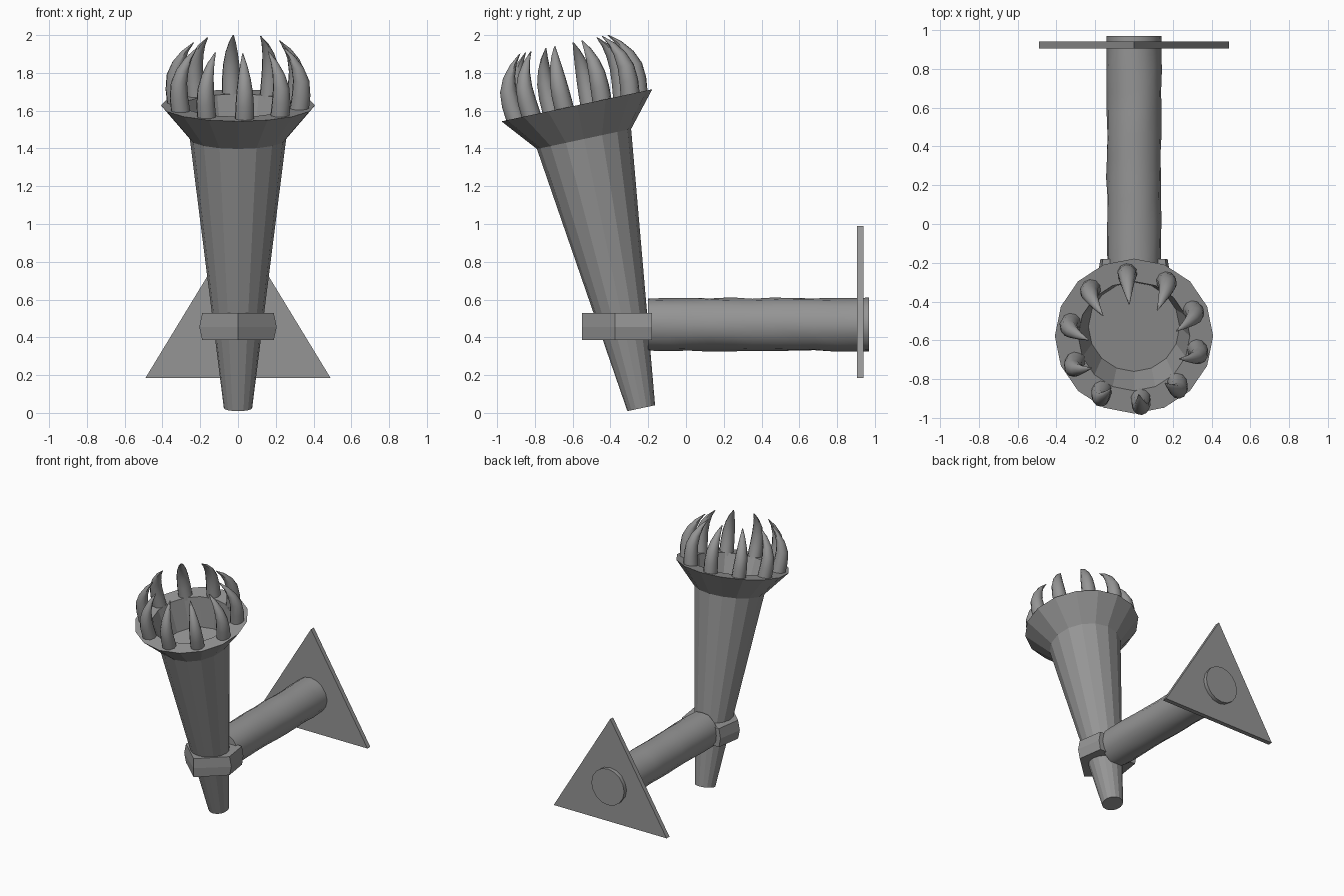
import bpy, bmesh, math, random
from mathutils import Matrix, Vector

cube = bpy.data.objects.get("Cube")
if cube:
    bpy.data.objects.remove(cube, do_unlink=True)

random.seed(4)
iron = bpy.data.materials.new("grey iron")
iron.use_nodes = True
GREY = (0.3, 0.3, 0.3, 1)
iron.diffuse_color = GREY
iron.node_tree.nodes["Principled BSDF"].inputs["Base Color"].default_value = GREY


def finish(bm, name, matrix=Matrix(), smooth=False):
    bmesh.ops.recalc_face_normals(bm, faces=bm.faces)
    mesh = bpy.data.meshes.new(name)
    bm.to_mesh(mesh)
    bm.free()
    mesh.materials.append(iron)
    obj = bpy.data.objects.new(name, mesh)
    bpy.context.collection.objects.link(obj)
    obj.matrix_world = matrix
    if smooth:
        bpy.ops.object.select_all(action='DESELECT')
        obj.select_set(True)
        bpy.context.view_layer.objects.active = obj
        bpy.ops.object.shade_smooth_by_angle(angle=math.radians(40))
    return obj


def loft(bm, rings):
    """Skin a list of vertex loops and cap both ends."""
    loops = [[bm.verts.new(p) for p in ring] for ring in rings]
    n = len(loops[0])
    for a, b in zip(loops, loops[1:]):
        for i in range(n):
            j = (i + 1) % n
            bm.faces.new((a[i], a[j], b[j], b[i]))
    bm.faces.new(loops[0][::-1])
    bm.faces.new(loops[-1])


def circle(radius, height, sides, offset=0.0, jitter=0.0):
    ring = []
    for i in range(sides):
        a = math.tau * i / sides
        r = radius + random.uniform(-jitter, jitter)
        ring.append(Vector((offset + r * math.cos(a), r * math.sin(a), height)))
    return ring


# Tilted torch frame, origin at the foot of the shaft
TILT = Matrix.Translation((0, -0.237, 0.025)) @ Matrix.Rotation(math.radians(12), 4, 'X')
RIM = 1.639

# Tapered shaft with flared, hollow cup
profile = [(0.075, 0), (0.255, 1.457), (0.408, RIM), (0.288, RIM), (0.235, 1.41)]
bm = bmesh.new()
loft(bm, [circle(r, t, 16) for r, t in profile])
finish(bm, "torch_shaft", TILT)

# Ten curved claws around the rim: (distance from axis, height, thickness)
claw = [(0.33, -0.02, 0.052), (0.342, 0.07, 0.05), (0.342, 0.15, 0.044),
        (0.322, 0.22, 0.033), (0.287, 0.28, 0.019), (0.24, 0.33, 0.003)]
for k in range(10):
    bm = bmesh.new()
    loft(bm, [circle(r, h, 10, offset=d) for d, h, r in claw])
    turn = Matrix.Rotation(math.radians(96 + 36 * k), 4, 'Z')
    finish(bm, f"claw_{k + 1}", TILT @ Matrix.Translation((0, 0, RIM)) @ turn, smooth=True)

# Slightly hammered wall arm, lying along y
LIE = Matrix.Translation((0, 0, 0.468)) @ Matrix.Rotation(math.radians(-90), 4, 'X')
bm = bmesh.new()
steps = 10
rings = [circle(0.14, -0.2 + 1.1 * i / steps, 16, jitter=0.004) for i in range(steps + 1)]
rings.append(circle(0.142, 0.97, 16))
loft(bm, rings)
finish(bm, "wall_arm", LIE, smooth=True)

# Angular collar holding the shaft, sides bulging at mid height
half = [(0.195, -0.375), (0.165, -0.18)]
plan = [(0, -0.55)] + half + [(-x, y) for x, y in reversed(half)]
bm = bmesh.new()
loft(bm, [[(x * s, y, z) for x, y in plan]
          for z, s in ((0.385, 0.97), (0.455, 1.05), (0.53, 0.97))])
finish(bm, "collar")

# Triangular wall plate
bm = bmesh.new()
loft(bm, [[(-0.49, y, 0.185), (0.49, y, 0.185), (0, y, 0.99)] for y in (0.905, 0.94)])
finish(bm, "wall_plate")
